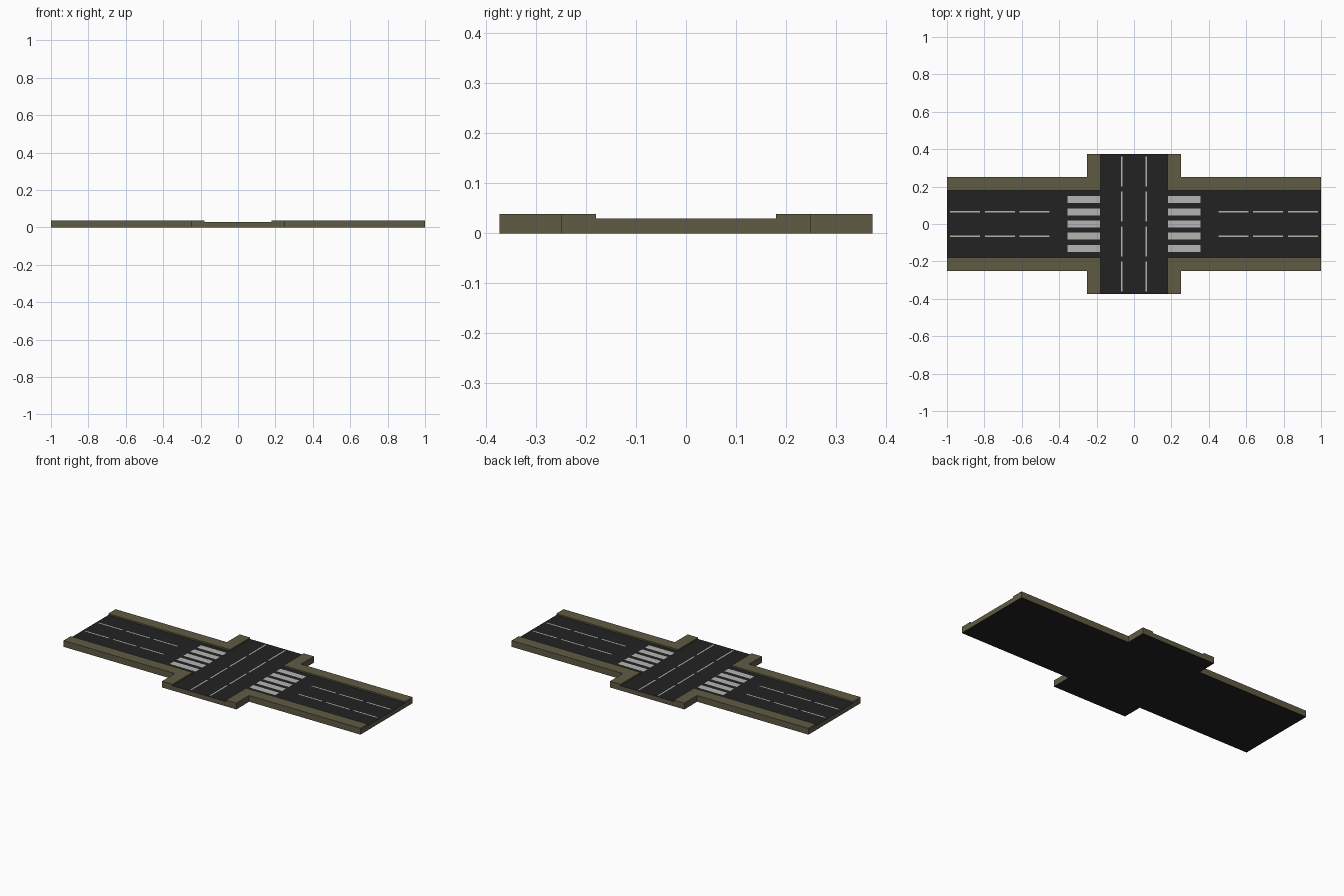
import bpy, bmesh

if "Cube" in bpy.data.objects:
    bpy.data.objects.remove(bpy.data.objects["Cube"])

ROAD_Z, CURB_Z = 0.029, 0.038
X, Y = 1.0, 0.373          # half lengths of the two roads
OUT, IN = 0.25, 0.18       # half widths: outer curb edge, asphalt edge


def material(name, rgb):
    m = bpy.data.materials.new(name)
    m.diffuse_color = (*rgb, 1)
    m.use_nodes = True
    m.node_tree.nodes["Principled BSDF"].inputs["Base Color"].default_value = m.diffuse_color
    return m


asphalt = material("asphalt", (0.016, 0.016, 0.016))
stone = material("curb_stone", (0.115, 0.105, 0.058))
paint = material("road_paint", (0.46, 0.46, 0.45))


def finish(name, bm, mats):
    me = bpy.data.meshes.new(name)
    bm.to_mesh(me)
    bm.free()
    for m in mats:
        me.materials.append(m)
    ob = bpy.data.objects.new(name, me)
    bpy.context.collection.objects.link(ob)
    return ob


def face(bm, pts, z, flip=False, mat=0):
    f = bm.faces.new([bm.verts.new((x, y, z)) for x, y in pts])
    if flip:
        f.normal_flip()
    f.material_index = mat


def walls(bm, pts, z0, z1, mat):
    for a, b in zip(pts, pts[1:] + pts[:1]):
        f = bm.faces.new([bm.verts.new(v) for v in
                          ((*a, z0), (*b, z0), (*b, z1), (*a, z1))])
        f.material_index = mat


def weld(bm):
    bmesh.ops.remove_doubles(bm, verts=bm.verts, dist=1e-5)


def cross(w):
    # counter-clockwise plus-shaped outline with half width w
    return [(X, -w), (X, w), (w, w), (w, Y), (-w, Y), (-w, w),
            (-X, w), (-X, -w), (-w, -w), (-w, -Y), (w, -Y), (w, -w)]


# Base slab: dark underside, stone sides, asphalt road surface
bm = bmesh.new()
face(bm, cross(OUT), 0, flip=True)
walls(bm, cross(OUT), 0, ROAD_Z, 1)
face(bm, cross(IN), ROAD_Z)
weld(bm)
finish("road_slab", bm, [asphalt, stone])

# Four L-shaped raised curbs, one per corner
corner = [(IN, IN), (X, IN), (X, OUT), (OUT, OUT), (OUT, Y), (IN, Y)]
for sx, sy, name in ((1, 1, "back_right"), (-1, 1, "back_left"),
                     (-1, -1, "front_left"), (1, -1, "front_right")):
    pts = [(sx * x, sy * y) for x, y in corner]
    if sx * sy < 0:
        pts.reverse()
    bm = bmesh.new()
    walls(bm, pts, ROAD_Z, CURB_Z, 0)
    face(bm, pts, CURB_Z)
    weld(bm)
    finish("curb_" + name, bm, [stone])


def markings(name, rects):
    # painted rectangles given as centre x, centre y, size x, size y
    bm = bmesh.new()
    for cx, cy, w, h in rects:
        w, h = w / 2, h / 2
        face(bm, [(cx - w, cy - h), (cx + w, cy - h),
                  (cx + w, cy + h), (cx - w, cy + h)], ROAD_Z + 0.0006)
    finish(name, bm, [paint])


LANE, DASH, LINE = 0.065, 0.16, 0.008
markings("main_lane_dashes", [(s * x, t * LANE, DASH, LINE)
                              for s in (-1, 1) for t in (-1, 1)
                              for x in (0.533, 0.717, 0.903)])
markings("cross_lane_dashes", [(t * LANE, y, LINE, DASH)
                               for t in (-1, 1)
                               for y in (-0.28, -0.093, 0.093, 0.28)])
markings("crosswalk_stripes", [(s * 0.268, i * 0.065, 0.174, 0.038)
                               for s in (-1, 1) for i in range(-2, 3)])
